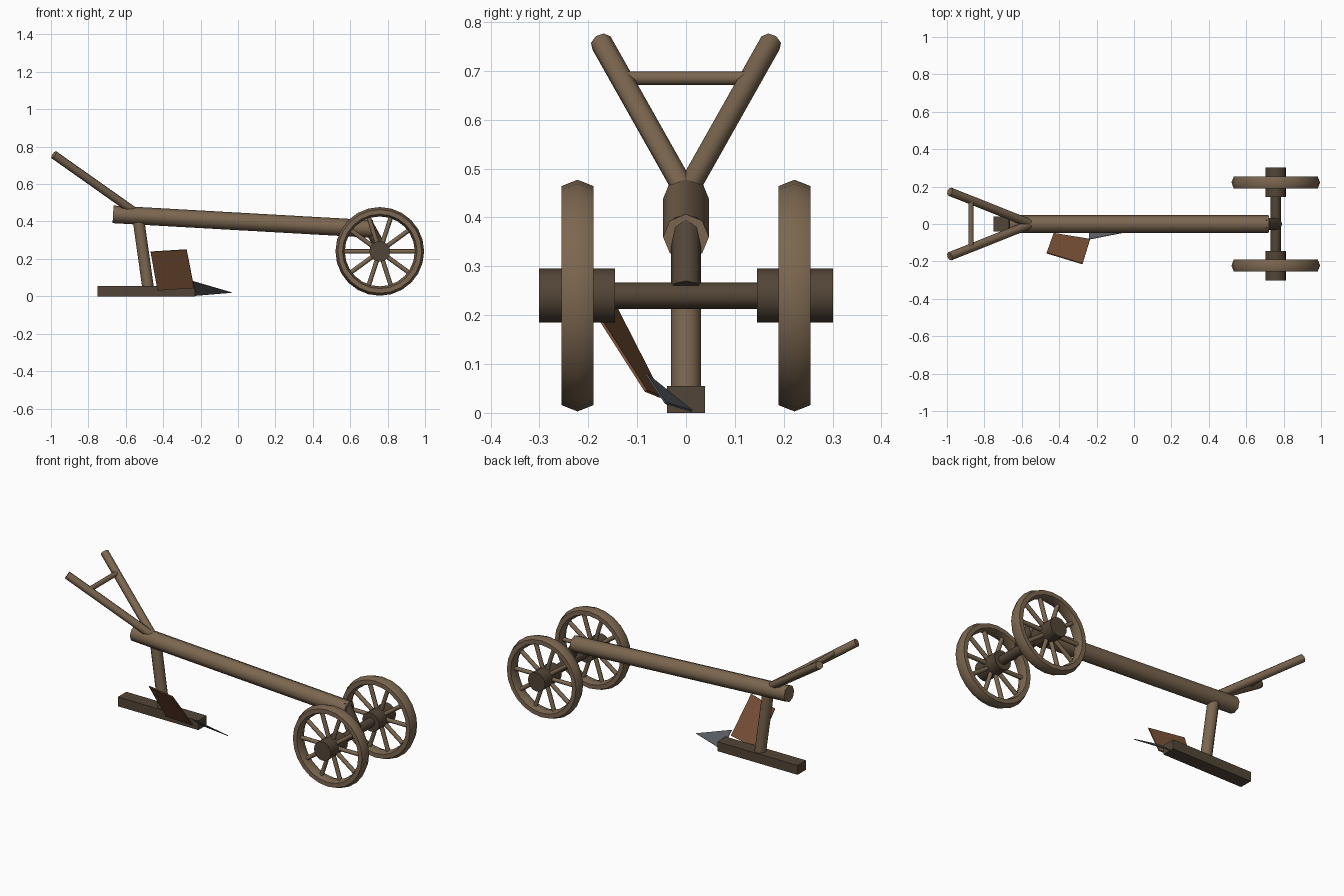
import bpy, bmesh, math
from mathutils import Vector, Matrix

if "Cube" in bpy.data.objects:
    bpy.data.objects.remove(bpy.data.objects["Cube"])


def material(name, rgb):
    m = bpy.data.materials.new(name)
    m.diffuse_color = (*rgb, 1)
    m.use_nodes = True
    m.node_tree.nodes["Principled BSDF"].inputs["Base Color"].default_value = m.diffuse_color
    return m


WOOD = material("wood", (0.20, 0.135, 0.08))
DARK = material("dark_wood", (0.085, 0.06, 0.038))
STEEL = material("steel", (0.10, 0.11, 0.125))
RUST = material("rusty_iron", (0.20, 0.085, 0.04))


def finish(name, bm, mat, smooth=True):
    bmesh.ops.recalc_face_normals(bm, faces=bm.faces[:])
    me = bpy.data.meshes.new(name)
    bm.to_mesh(me)
    bm.free()
    ob = bpy.data.objects.new(name, me)
    bpy.context.collection.objects.link(ob)
    me.materials.append(mat)
    if smooth:
        bpy.ops.object.select_all(action='DESELECT')
        ob.select_set(True)
        bpy.context.view_layer.objects.active = ob
        bpy.ops.object.shade_smooth_by_angle(angle=math.radians(50))
    return ob


def add_rod(bm, a, b, r, sides):
    a, b = Vector(a), Vector(b)
    d = b - a
    rot = d.to_track_quat('Z', 'X').to_matrix().to_4x4()
    bmesh.ops.create_cone(bm, cap_ends=True, segments=sides, radius1=r, radius2=r,
                          depth=d.length, matrix=Matrix.Translation((a + b) / 2) @ rot)


def rod(name, a, b, r, mat, sides=8):
    bm = bmesh.new()
    add_rod(bm, a, b, r, sides)
    return finish(name, bm, mat)


def plate(name, pts, mat, thick):
    bm = bmesh.new()
    bm.faces.new([bm.verts.new(p) for p in pts])
    ob = finish(name, bm, mat, False)
    mod = ob.modifiers.new("thickness", 'SOLIDIFY')
    mod.thickness, mod.offset = thick, 0
    return ob


# Beam, post and sole
rod("beam", (-0.668, 0, 0.438), (0.72, 0, 0.36), 0.047, WOOD)
rod("post", (-0.535, 0, 0.43), (-0.48, 0, 0.04), 0.031, WOOD, 12)
bm = bmesh.new()
bmesh.ops.create_cube(bm, size=1, matrix=Matrix.Translation((-0.49, 0, 0.0275))
                      @ Matrix.Diagonal((0.52, 0.078, 0.055, 1)))
finish("sole", bm, DARK, False)

# Handles with crossbar
for side, s in (("left", 1), ("right", -1)):
    rod(side + "_handle", (-0.55, 0, 0.45), (-0.985, 0.173 * s, 0.757), 0.023, WOOD)
rod("handle_crossbar", (-0.872, -0.132, 0.685), (-0.872, 0.132, 0.685), 0.014, WOOD)

# Share and mouldboard
plate("share", [(-0.24, -0.082, 0.08), (-0.24, 0.015, 0.003), (-0.035, -0.042, 0.02)],
      STEEL, 0.004)
plate("mouldboard", [(-0.43, -0.05, 0.032), (-0.235, -0.082, 0.045),
                     (-0.275, -0.213, 0.25), (-0.467, -0.155, 0.238)], RUST, 0.006)

# Axle and strut
CX, CZ = 0.758, 0.24
rod("axle", (CX, -0.2, CZ), (CX, 0.2, CZ), 0.027, DARK, 12)
rod("axle_strut", (0.69, 0, 0.39), (0.765, 0, 0.255), 0.031, DARK)

# Wheels: hexagonal rim section spun round the hub, with spokes
RIM = [(0.237, 0), (0.224, 0.033), (0.199, 0.033), (0.187, 0), (0.199, -0.033), (0.224, -0.033)]
SPOKES, SEG = 10, 24
for side, s in (("left", 1), ("right", -1)):
    y = 0.222 * s
    bm = bmesh.new()
    rings = []
    for i in range(SEG):
        t = 2 * math.pi * i / SEG
        rings.append([bm.verts.new((CX + r * math.sin(t), y + w, CZ + r * math.cos(t)))
                      for r, w in RIM])
    for i in range(SEG):
        p, q = rings[i], rings[(i + 1) % SEG]
        for j in range(6):
            k = (j + 1) % 6
            bm.faces.new((p[j], p[k], q[k], q[j]))
    finish(side + "_wheel_rim", bm, WOOD).data.shade_smooth()
    bm = bmesh.new()
    for i in range(SPOKES):
        t = 2 * math.pi * i / SPOKES
        d = Vector((math.cos(t), 0, math.sin(t)))
        c = Vector((CX, y, CZ))
        add_rod(bm, c + d * 0.04, c + d * 0.2, 0.012, 8)
    finish(side + "_wheel_spokes", bm, WOOD)
    rod(side + "_wheel_hub", (CX, 0.145 * s, CZ), (CX, 0.301 * s, CZ), 0.055, DARK, 16)
